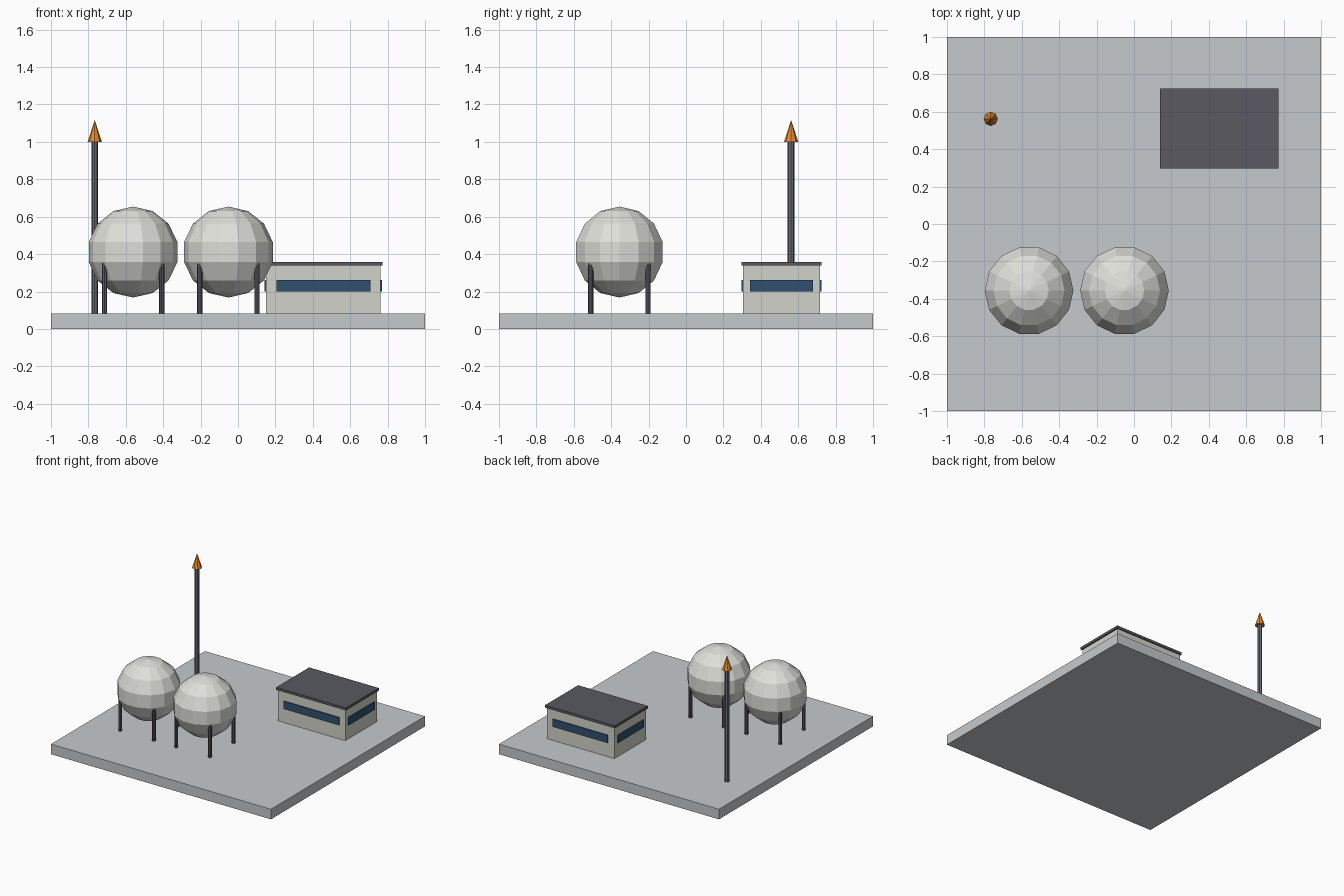
import bpy, bmesh
from math import sin, cos, pi

if "Cube" in bpy.data.objects:
    bpy.data.objects.remove(bpy.data.objects["Cube"])


def material(name, rgb):
    m = bpy.data.materials.new(name)
    m.diffuse_color = (*rgb, 1)
    m.use_nodes = True
    m.node_tree.nodes["Principled BSDF"].inputs["Base Color"].default_value = m.diffuse_color
    return m


CONCRETE = material("concrete", (0.56, 0.59, 0.61))
TANK = material("tank_paint", (0.74, 0.74, 0.70))
STEEL = material("dark_steel", (0.10, 0.10, 0.12))
POLE = material("pole_grey", (0.14, 0.15, 0.17))
WALL = material("wall_paint", (0.65, 0.65, 0.60))
GLASS = material("window_blue", (0.03, 0.08, 0.16))
ORANGE = material("orange", (0.80, 0.25, 0.03))


def finish(name, bm, mat):
    bmesh.ops.recalc_face_normals(bm, faces=bm.faces[:])
    me = bpy.data.meshes.new(name)
    bm.to_mesh(me)
    bm.free()
    me.materials.append(mat)
    ob = bpy.data.objects.new(name, me)
    bpy.context.collection.objects.link(ob)
    return ob


def box(name, x, y, z, mat):
    """Box from (min, max) pairs on each axis."""
    bm = bmesh.new()
    bmesh.ops.create_cube(bm, size=1)
    for v in bm.verts:
        v.co = [lo + (c + 0.5) * (hi - lo) for c, (lo, hi) in zip(v.co, (x, y, z))]
    return finish(name, bm, mat)


def lathe(name, x, y, profile, sides, mat):
    """Faceted solid of revolution from (radius, z) points, bottom to top."""
    bm = bmesh.new()
    rings = []
    for r, z in profile:
        n = sides if r > 1e-6 else 1
        rings.append([bm.verts.new((x + r * cos(2 * pi * i / sides),
                                    y + r * sin(2 * pi * i / sides), z)) for i in range(n)])
    for a, b in zip(rings, rings[1:]):
        for i in range(sides):
            j = i + 1
            quad = [a[i % len(a)], a[j % len(a)], b[j % len(b)], b[i % len(b)]]
            bm.faces.new(list(dict.fromkeys(quad)))
    for ring in (rings[0], rings[-1]):
        if len(ring) > 1:
            bm.faces.new(ring)
    return finish(name, bm, mat)


# Ground slab
TOP = 0.083
box("base_slab", (-1, 1), (-1, 1), (0, TOP), CONCRETE)

# Spherical tanks on four legs each
R, CZ, TY, LEG = 0.243, 0.411, -0.356, 0.153
ball = [(R * sin(pi * i / 7), CZ - R * cos(pi * i / 7)) for i in range(8)]
for side, tx in (("left", -0.561), ("right", -0.051)):
    lathe(f"{side}_tank", tx, TY, ball, 14, TANK)
    for k, (sx, sy) in enumerate(((-1, -1), (1, -1), (1, 1), (-1, 1))):
        lathe(f"{side}_tank_leg_{k + 1}", tx + sx * LEG, TY + sy * LEG,
              [(0.014, TOP), (0.014, 0.40)], 8, STEEL)

# Mast with cone tip
lathe("mast", -0.766, 0.562, [(0.018, TOP), (0.018, 1.01)], 8, POLE)
lathe("mast_tip", -0.766, 0.562, [(0.038, 1.0), (0, 1.117)], 8, ORANGE)

# Control building, with window bands running through the walls
box("building_walls", (0.149, 0.761), (0.306, 0.716), (TOP, 0.342), WALL)
box("building_roof", (0.139, 0.773), (0.297, 0.725), (0.338, 0.359), STEEL)
box("front_back_windows", (0.206, 0.708), (0.297, 0.725), (0.199, 0.262), GLASS)
box("side_windows", (0.141, 0.770), (0.343, 0.678), (0.199, 0.262), GLASS)
